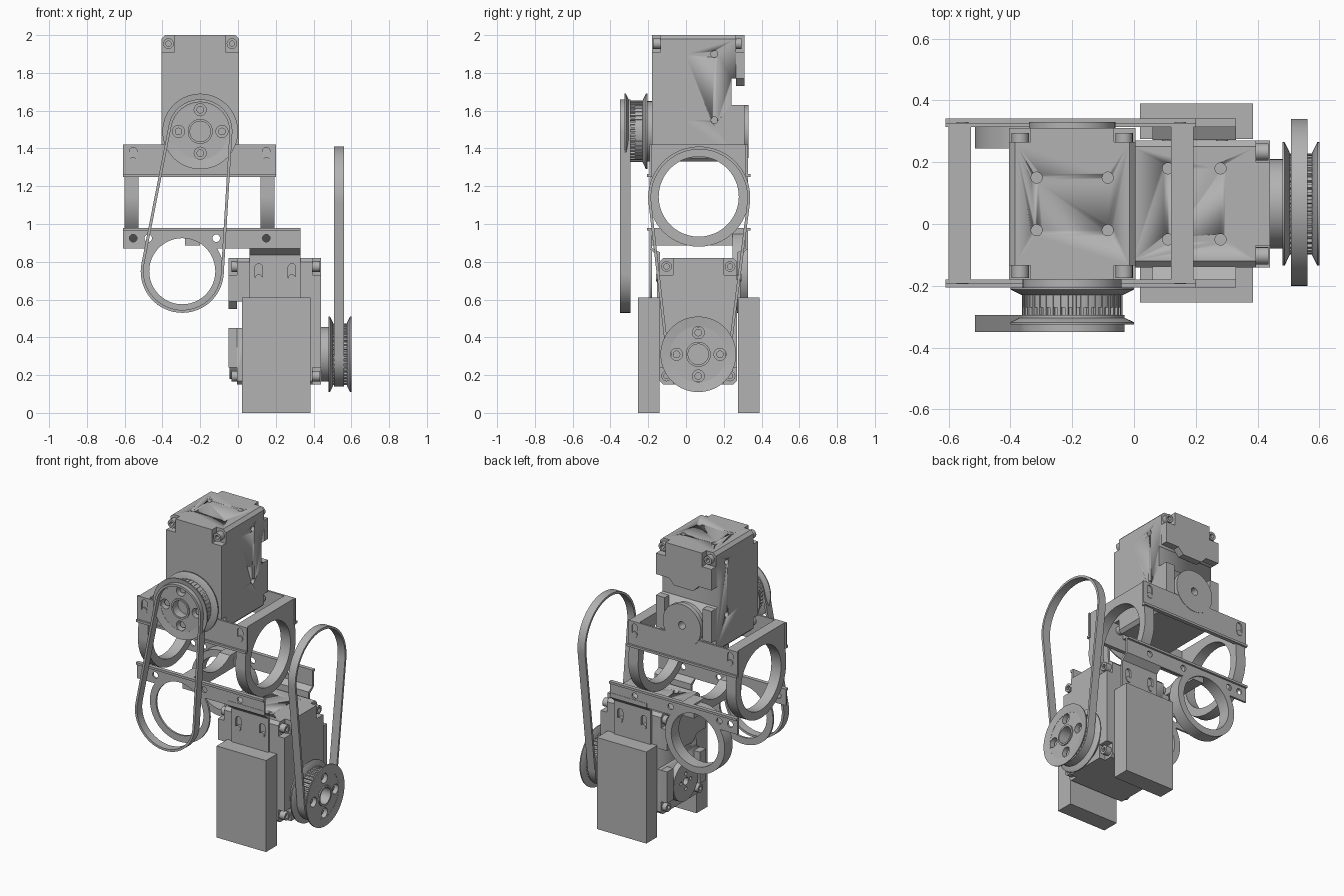
import bpy, bmesh, math
from math import pi, sin, cos, radians
from mathutils import Matrix, Vector

if "Cube" in bpy.data.objects:
    bpy.data.objects.remove(bpy.data.objects["Cube"])

grey = bpy.data.materials.new("plain_grey")
grey.use_nodes = True
grey.diffuse_color = (0.45, 0.45, 0.45, 1)
grey.node_tree.nodes["Principled BSDF"].inputs["Base Color"].default_value = (0.45, 0.45, 0.45, 1)

# Each axis matrix sends outline (u, v) and depth w to world directions
AXES = {
    "x": Matrix(((0, 0, 1), (1, 0, 0), (0, 1, 0))).to_4x4(),
    "y": Matrix(((1, 0, 0), (0, 0, 1), (0, 1, 0))).to_4x4(),
    "z": Matrix.Identity(4),
}
HOME = Matrix.Identity(4)


def arc(u, v, r, start=0, end=2 * pi, n=48):
    full = abs(end - start) > 2 * pi - 0.001
    steps = n if full else n + 1
    return [(u + r * cos(start + (end - start) * i / n),
             v + r * sin(start + (end - start) * i / n)) for i in range(steps)]


def rect(u0, u1, v0, v1):
    return [(u0, v0), (u1, v0), (u1, v1), (u0, v1)]


def slot(u, v, r=0.02, half=0.025):
    return arc(u, v + half, r, 0, pi, 10) + arc(u, v - half, r, pi, 2 * pi, 10)


def finish(name, mesh, place):
    bm = bmesh.new()
    bm.from_mesh(mesh)
    bmesh.ops.remove_doubles(bm, verts=bm.verts, dist=0.0001)
    bm.transform(place)
    bmesh.ops.recalc_face_normals(bm, faces=bm.faces)
    bm.to_mesh(mesh)
    bm.free()
    mesh.materials.clear()
    mesh.materials.append(grey)
    obj = bpy.data.objects.new(name, mesh)
    bpy.context.collection.objects.link(obj)
    bpy.ops.object.select_all(action="DESELECT")
    obj.select_set(True)
    bpy.context.view_layer.objects.active = obj
    bpy.ops.object.shade_smooth_by_angle(angle=radians(30))
    return obj


def prism(name, axis, w0, w1, outline, holes=(), place=HOME):
    """Extrude a flat outline with holes along an axis."""
    curve = bpy.data.curves.new(name, "CURVE")
    curve.dimensions, curve.fill_mode = "2D", "BOTH"
    curve.extrude = (w1 - w0) / 2
    for loop in [outline, *holes]:
        line = curve.splines.new("POLY")
        line.points.add(len(loop) - 1)
        for point, (u, v) in zip(line.points, loop):
            point.co = (u, v, 0, 1)
        line.use_cyclic_u = True
    temp = bpy.data.objects.new(name + "_outline", curve)
    bpy.context.collection.objects.link(temp)
    graph = bpy.context.evaluated_depsgraph_get()
    mesh = bpy.data.meshes.new_from_object(temp.evaluated_get(graph))
    bpy.data.objects.remove(temp)
    return finish(name, mesh, place @ AXES[axis] @ Matrix.Translation((0, 0, (w0 + w1) / 2)))


def lathe(name, profile, place, n=64):
    """Revolve a closed (radius, depth) profile."""
    bm = bmesh.new()
    rings = [[bm.verts.new((r * cos(2 * pi * i / n), r * sin(2 * pi * i / n), w))
              for i in range(n)] for r, w in profile]
    for a, b in zip(rings, rings[1:] + rings[:1]):
        for i in range(n):
            j = (i + 1) % n
            bm.faces.new((a[i], a[j], b[j], b[i]))
    mesh = bpy.data.meshes.new(name)
    bm.to_mesh(mesh)
    bm.free()
    return finish(name, mesh, place)


def cut(obj, cutter):
    mod = obj.modifiers.new("cut", "BOOLEAN")
    mod.operation, mod.object, mod.solver = "DIFFERENCE", cutter, "EXACT"
    cutter.hide_render = True
    bpy.context.view_layer.objects.active = obj
    bpy.ops.object.modifier_apply(modifier=mod.name)
    bpy.data.objects.remove(cutter)


def pocketed(half, z0, z1, du, dv):
    """Rectangle whose four corners are notched."""
    a = half - du
    return [(-a, z0), (a, z0), (a, z0 + dv), (half, z0 + dv), (half, z1 - dv), (a, z1 - dv),
            (a, z1), (-a, z1), (-a, z1 - dv), (-half, z1 - dv), (-half, z0 + dv), (-a, z0 + dv)]


def motor(name, place, gap, hub_r):
    """Motor block with its output at local -y, standing on local z = 0."""
    h, top, shaft = 0.205, 0.67, 0.16
    c = h - 0.02
    body = prism(name + "_body", "y", -0.2, 0.2,
                 [(-c, 0), (c, 0), (h, 0.02), (h, top - 0.02), (c, top),
                  (-c, top), (-h, top - 0.02), (-h, 0.02)], place=place)
    for z in (0.22, 0.57):
        for y in (-0.085, 0.085):
            for s in (-1, 1):
                cut(body, prism("hole", "x", s * h - 0.03, s * h + 0.03, arc(y, z, 0.018, n=20), place=place))
    for x in (-0.115, 0.115):
        for y in (-0.085, 0.085):
            cut(body, prism("hole", "z", top - 0.03, top + 0.03, arc(x, y, 0.018, n=20), place=place))
    cut(body, prism("notch", "y", 0.175, 0.3, rect(-0.3, 0.3, 0.3, 0.44), place=place))
    prism(name + "_front_cover", "y", -0.245, -0.2, pocketed(h, 0, top, 0.07, 0.09), place=place)
    # Rear cover, side lugs and idler disc
    prism(name + "_rear_cover", "y", 0.2, 0.245,
          [(-h, 0.44), (-0.11, 0.44), (-0.07, 0.4), (0.07, 0.4), (0.11, 0.44), (h, 0.44),
           (h, 0.58), (0.135, 0.58), (0.135, top), (-0.135, top), (-0.135, 0.58), (-h, 0.58)], place=place)
    for s in (-1, 1):
        prism(name + "_rear_lug", "y", 0.2, 0.245, rect(*sorted((s * 0.14, s * h)), 0.09, 0.3), place=place)
        for z in (0.045, top - 0.045):
            for y in (-0.22, 0.21):
                prism(name + "_corner_bolt", "y", y - 0.02, y + 0.02, arc(s * 0.168, z, 0.028, n=20),
                      [arc(s * 0.168, z, 0.014, n=12)], place)
    spots = [(0.05 * cos(k * pi / 2), shaft + 0.05 * sin(k * pi / 2)) for k in range(4)]
    prism(name + "_idler", "y", 0.2, 0.24, arc(0, shaft, 0.13),
          [arc(0, shaft, 0.025, n=20)] + [arc(u, v, 0.012, n=12) for u, v in spots], place)
    # Output hub and toothed pulley
    near = -0.245 - gap
    far = near - 0.12
    prism(name + "_hub", "y", near - 0.005, -0.245, arc(0, shaft, hub_r), place=place)
    teeth, n = [], 40
    for i in range(n):
        for k, r in ((0, 0.152), (0.4, 0.152), (0.5, 0.163), (0.9, 0.163)):
            t = 2 * pi * (i + k) / n
            teeth.append((r * cos(t), shaft + r * sin(t)))
    bolts = [(0.115 * cos(k * pi / 2), shaft + 0.115 * sin(k * pi / 2)) for k in range(4)]
    prism(name + "_pulley_drum", "y", far + 0.008, near - 0.008, teeth,
          [arc(0, shaft, 0.055)] + [arc(u, v, 0.032, n=24) for u, v in bolts], place)
    for u, v in bolts:
        prism(name + "_pulley_bolt", "y", far + 0.03, near, arc(u, v, 0.02, n=20), place=place)
    prism(name + "_bore_ring", "y", far, near, arc(0, shaft, 0.066), [arc(0, shaft, 0.054)], place)
    for w, s in ((far, 1), (near, -1)):
        shape = [(0.148, 0.007), (0.2, 0), (0.2, 0.007), (0.165, 0.024), (0.148, 0.024)]
        lathe(name + "_pulley_flange", [(r, s * d) for r, d in shape],
              place @ Matrix.Translation((0, w, shaft)) @ AXES["y"])


def belt(name, axis, w0, w1, c1, r1, c2, r2, thick=0.015):
    d = Vector(c2) - Vector(c1)
    a = math.atan2(d.y, d.x)
    phi = math.acos((r1 - r2) / d.length)
    loops = [arc(*c1, r1 - t, a + phi, a + 2 * pi - phi) + arc(*c2, r2 - t, a - phi, a + phi)
             for t in (0, thick)]
    prism(name, axis, w0, w1, loops[0], [loops[1]])


# Two motors, the lower one turned a quarter
motor("upper_motor", Matrix.Translation((-0.2, 0.065, 1.33)), 0.025, 0.16)
motor("lower_motor", Matrix.Translation((0.195, 0.065, 0.15)) @ Matrix.Rotation(pi / 2, 4, "Z"), 0.04, 0.145)
prism("upper_hub_collar", "y", -0.27, -0.17, arc(-0.2, 1.49, 0.16))
prism("upper_idler_plate", "y", 0.3, 0.33, arc(-0.2, 1.49, 0.14), [arc(-0.2, 1.49, 0.025, n=20)])
belt("upper_belt", "y", -0.35, -0.295, (-0.2, 1.49), 0.17, (-0.295, 0.75), 0.22)
belt("lower_belt", "x", 0.508, 0.562, (0.065, 0.31), 0.17, (0.07, 1.14), 0.27)

# Side rails, mirrored front and back
MID = 0.0675
lift = math.asin(0.12 / 0.22)
rail = ([(0.33, 0.87), (0.33, 0.98), (-0.61, 0.98), (-0.61, 0.87)]
        + arc(-0.295, 0.75, 0.22, pi - lift, 2 * pi + lift))
for side, s in (("front", -1), ("back", 1)):
    def span(a, b):
        return sorted((MID + s * a, MID + s * b))
    prism(side + "_upper_rail", "y", *span(0.247, 0.26), rect(-0.61, 0.2, 1.25, 1.42),
          [slot(-0.555, 1.36), slot(0.15, 1.36)])
    prism(side + "_upper_rail_lip", "y", *span(0.255, 0.273), rect(-0.61, 0.2, 1.25, 1.265))
    prism(side + "_lower_rail", "y", *span(0.247, 0.26), rail,
          [arc(-0.295, 0.75, 0.175)] + [arc(x, 0.925, 0.02, n=20) for x in (-0.555, -0.475, -0.115, 0.15)])
    prism(side + "_lower_rail_lip", "y", *span(0.255, 0.273), rect(-0.61, 0.33, 0.965, 0.98))
    for x in (-0.555, 0.15):
        prism(side + "_rail_bolt", "y", *span(0.235, 0.262), arc(x, 1.335, 0.019, n=20))
    # Hanger bent from the lower rail to the motor side, and outer block
    a, b, c = [MID + s * k for k in (0.205, 0.22, 0.25)]
    prism(side + "_hanger", "y", *sorted((a, b)), rect(0.06, 0.33, 0.6, 0.85),
          [slot(0.11, 0.745), slot(0.285, 0.745)])
    prism(side + "_hanger_bend", "x", 0.06, 0.33,
          [(a, 0.835), (b, 0.835), (MID + s * 0.262, 0.87), (MID + s * 0.262, 0.9), (c, 0.9), (c, 0.875), (a, 0.85)])
    for x in (0.11, 0.285):
        prism(side + "_hanger_bolt", "y", *span(0.2, 0.225), arc(x, 0.715, 0.019, n=20))
    prism(side + "_block", "y", *span(0.207, 0.322), rect(0.02, 0.385, 0, 0.61))

# Thick rear ring under the lower rail
prism("rear_ring", "y", 0.245, 0.32, arc(-0.295, 0.75, 0.22), [arc(-0.295, 0.75, 0.175)])

# Ring brackets joining the rails at both ends
bracket = [(MID + 0.25, 1.42), (MID - 0.25, 1.42)] + arc(MID, 1.145, 0.265, pi, 2 * pi)
for side, x in (("right", -0.6), ("left", 0.12)):
    prism(side + "_ring_bracket", "x", x, x + 0.072, bracket, [arc(MID, 1.145, 0.212)])

# Cradle between the lower rails
dip = math.asin(0.165 / 0.213)
prism("cradle", "x", -0.28, -0.2,
      [(MID + 0.25, 0.98), (MID + 0.25, 0.885), (MID - 0.25, 0.885), (MID - 0.25, 0.98)]
      + arc(MID, 1.145, 0.213, pi + dip, 2 * pi - dip, 24))
